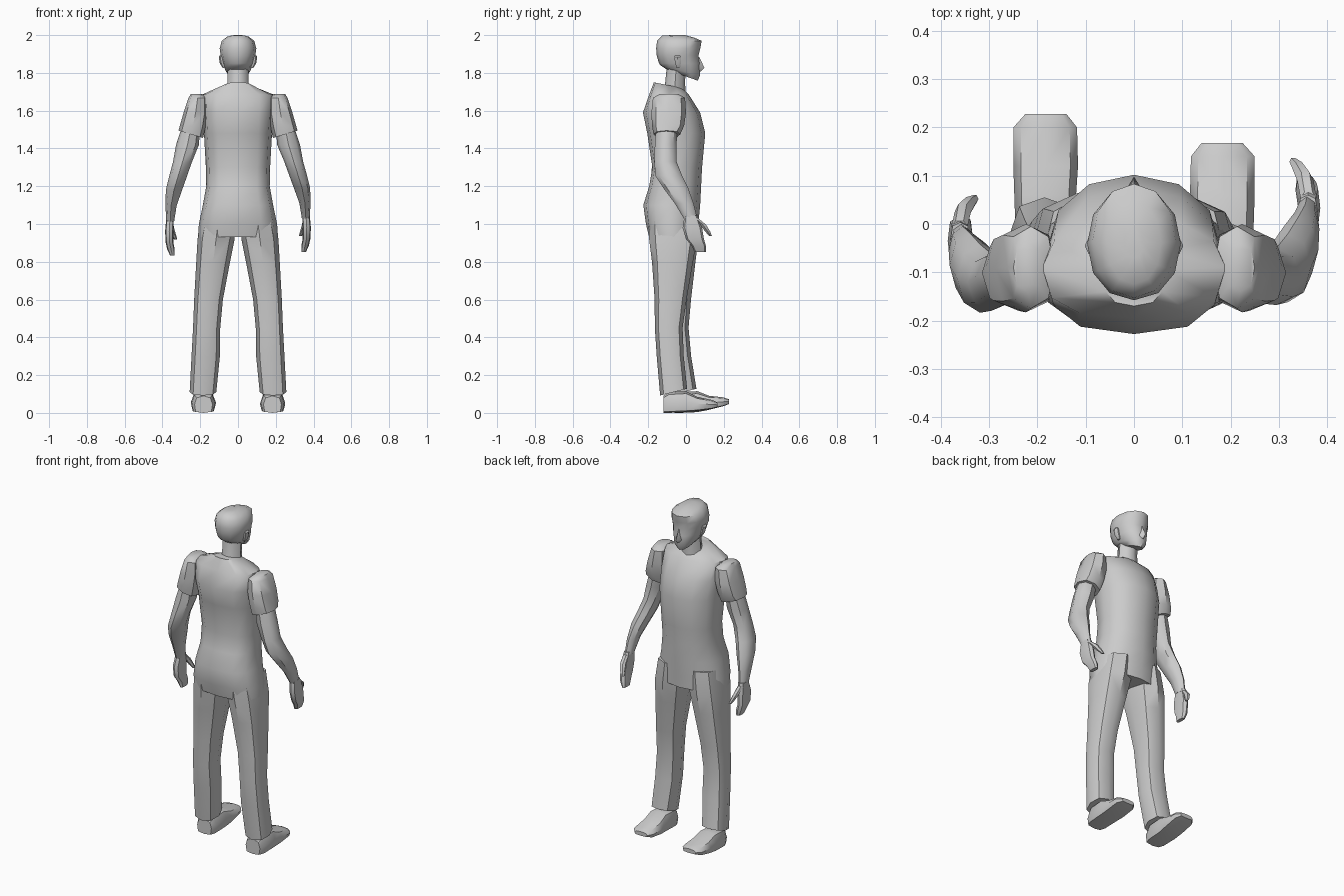
import bpy, bmesh, math


def loft(name, rings, n=8, lo=2.0, hi=2.0, side=1, shift=None, along_y=False, angle=45):
    """Skin rings (w, u0, u1, v0, v1[, slope_v[, slope_u]]); lo/hi = squareness of each half.
    Rings lie across z (u=x, v=y) or, with along_y, across y (u=x, v=z)."""
    bm = bmesh.new()
    loops = []
    for r in rings:
        w, u0, u1, v0, v1 = r[:5]
        sv = r[5] if len(r) > 5 else 0
        su = r[6] if len(r) > 6 else 0
        loop = []
        for i in range(n):
            a = 2 * math.pi * i / n
            c, s = math.cos(a), math.sin(a)
            p = 2 / (hi if s > 0 else lo)
            du = math.copysign(abs(c) ** p, c) * (u1 - u0) / 2 if abs(c) > 1e-6 else 0
            dv = math.copysign(abs(s) ** p, s) * (v1 - v0) / 2 if abs(s) > 1e-6 else 0
            u, v = (u0 + u1) / 2 + du, (v0 + v1) / 2 + dv
            ww = w + sv * dv + su * du
            co = [u * side, ww, v] if along_y else [u * side, v, ww]
            if shift:
                d = shift(w)
                co[1] += d[0]
                co[2] += d[1]
            loop.append(bm.verts.new(co))
        loops.append(loop)
    for a, b in zip(loops, loops[1:]):
        for i in range(n):
            j = (i + 1) % n
            bm.faces.new((a[i], a[j], b[j], b[i]))
    bm.faces.new(loops[0])
    bm.faces.new(loops[-1])
    bmesh.ops.recalc_face_normals(bm, faces=bm.faces)
    me = bpy.data.meshes.new(name)
    bm.to_mesh(me)
    bm.free()
    ob = bpy.data.objects.new(name, me)
    bpy.context.collection.objects.link(ob)
    bpy.ops.object.select_all(action='DESELECT')
    ob.select_set(True)
    bpy.context.view_layer.objects.active = ob
    bpy.ops.object.shade_smooth_by_angle(angle=math.radians(angle))
    return ob


def sym(*rows):
    """Rings centred on x = 0: (w, half_width, v0, v1[, slope])."""
    return [(r[0], -r[1], r[1], *r[2:]) for r in rows]


# torso and hips
loft("torso", sym(
    (0.93, 0.212, -0.195, 0.06), (1.0, 0.207, -0.212, 0.065),
    (1.1, 0.186, -0.226, 0.075), (1.2, 0.168, -0.195, 0.08),
    (1.3, 0.170, -0.178, 0.085), (1.48, 0.180, -0.205, 0.102),
    (1.59, 0.186, -0.228, 0.075), (1.685, 0.190, -0.195, 0.015),
    (1.735, 0.065, -0.17, -0.02, -0.2)), n=12, lo=2.7, hi=2.1)

# neck
loft("neck", sym((1.66, 0.065, -0.13, 0.0), (1.75, 0.056, -0.11, -0.005),
                 (1.85, 0.056, -0.10, 0.0)))

# head, narrowing to a chin, with hair jutting over the forehead
loft("head", sym(
    (1.788, 0.042, -0.10, 0.062, -0.36), (1.812, 0.066, -0.132, 0.074, -0.25),
    (1.85, 0.081, -0.143, 0.074), (1.892, 0.092, -0.155, 0.066),
    (1.93, 0.097, -0.158, 0.076), (1.97, 0.086, -0.153, 0.083),
    (1.992, 0.056, -0.125, 0.045, -0.07), (2.0, 0.02, -0.07, -0.005)),
    n=12, lo=2.1, hi=2.1)

# nose
loft("nose", sym((1.885, 0.008, 0.04, 0.07), (1.826, 0.018, 0.04, 0.098),
                 (1.808, 0.012, 0.04, 0.08)), n=4)

for side, label in ((1, "right"), (-1, "left")):
    left = side < 0

    # ear
    loft(label + "_ear", [(1.825, 0.065, 0.08, -0.05, -0.03), (1.85, 0.065, 0.096, -0.06, -0.025),
                          (1.885, 0.07, 0.102, -0.065, -0.025), (1.893, 0.07, 0.095, -0.06, -0.03)],
         n=6, side=side)

    # trouser leg, the left one swung forward
    loft(label + "_trouser_leg", [
        (1.05, 0.01, 0.19, -0.20, 0.06), (0.92, 0.018, 0.214, -0.195, 0.058),
        (0.8, 0.042, 0.221, -0.18, 0.037), (0.6, 0.08, 0.232, -0.166, 0.003),
        (0.45, 0.094, 0.238, -0.165, -0.018), (0.3, 0.096, 0.246, -0.155, -0.012),
        (0.11, 0.115, 0.256, -0.137, 0.006, 0.25)],
        lo=2.3, hi=2.3, side=side,
        shift=(lambda z: (0.055 * (1 - z / 1.05), 0)) if left else None)

    # shoe, lofted from heel to toe
    loft(label + "_shoe", [
        (-0.12, 0.135, 0.23, 0.0, 0.09), (-0.09, 0.122, 0.245, 0.0, 0.11),
        (0.0, 0.12, 0.248, 0.004, 0.115), (0.06, 0.116, 0.25, 0.01, 0.085),
        (0.14, 0.118, 0.25, 0.022, 0.068), (0.168, 0.14, 0.225, 0.03, 0.055)],
        lo=5, hi=2.6, side=side, along_y=True,
        shift=(lambda y: (0.06, max(0, y) * 0.1)) if left else None)

    # short sleeve
    loft(label + "_sleeve", [
        (1.688, 0.19, 0.25, -0.14, -0.04), (1.668, 0.165, 0.262, -0.175, -0.005),
        (1.59, 0.16, 0.288, -0.183, 0.0), (1.52, 0.17, 0.308, -0.18, -0.01),
        (1.475, 0.185, 0.315, -0.172, -0.03, 0, 0.3)], lo=2.4, hi=2.4, side=side)

    # arm and hand, the left one hanging further back
    def swing(z):
        t = max(0.0, (1.45 - z) / 0.45)
        return (-0.065 * t ** 1.3, -0.018 * min(1, t))

    shift = swing if left else None
    loft(label + "_arm", [
        (1.52, 0.20, 0.295, -0.16, -0.045), (1.42, 0.207, 0.328, -0.165, -0.05),
        (1.33, 0.245, 0.345, -0.168, -0.05), (1.255, 0.272, 0.366, -0.162, -0.02),
        (1.19, 0.296, 0.382, -0.12, 0.012), (1.11, 0.325, 0.384, -0.06, 0.04),
        (1.03, 0.338, 0.38, -0.012, 0.06)], side=side, shift=shift)
    loft(label + "_hand", [
        (1.045, 0.34, 0.38, -0.008, 0.06), (0.98, 0.342, 0.386, -0.018, 0.085),
        (0.92, 0.342, 0.383, 0.0, 0.095), (0.885, 0.335, 0.375, 0.03, 0.105),
        (0.852, 0.335, 0.36, 0.045, 0.105)],
        lo=2.8, hi=2.8, side=side, shift=shift)
    loft(label + "_thumb", [
        (1.03, 0.345, 0.378, 0.04, 0.068), (0.995, 0.338, 0.372, 0.07, 0.11),
        (0.96, 0.328, 0.355, 0.10, 0.13), (0.937, 0.322, 0.338, 0.12, 0.138)],
        n=6, side=side, shift=shift)
